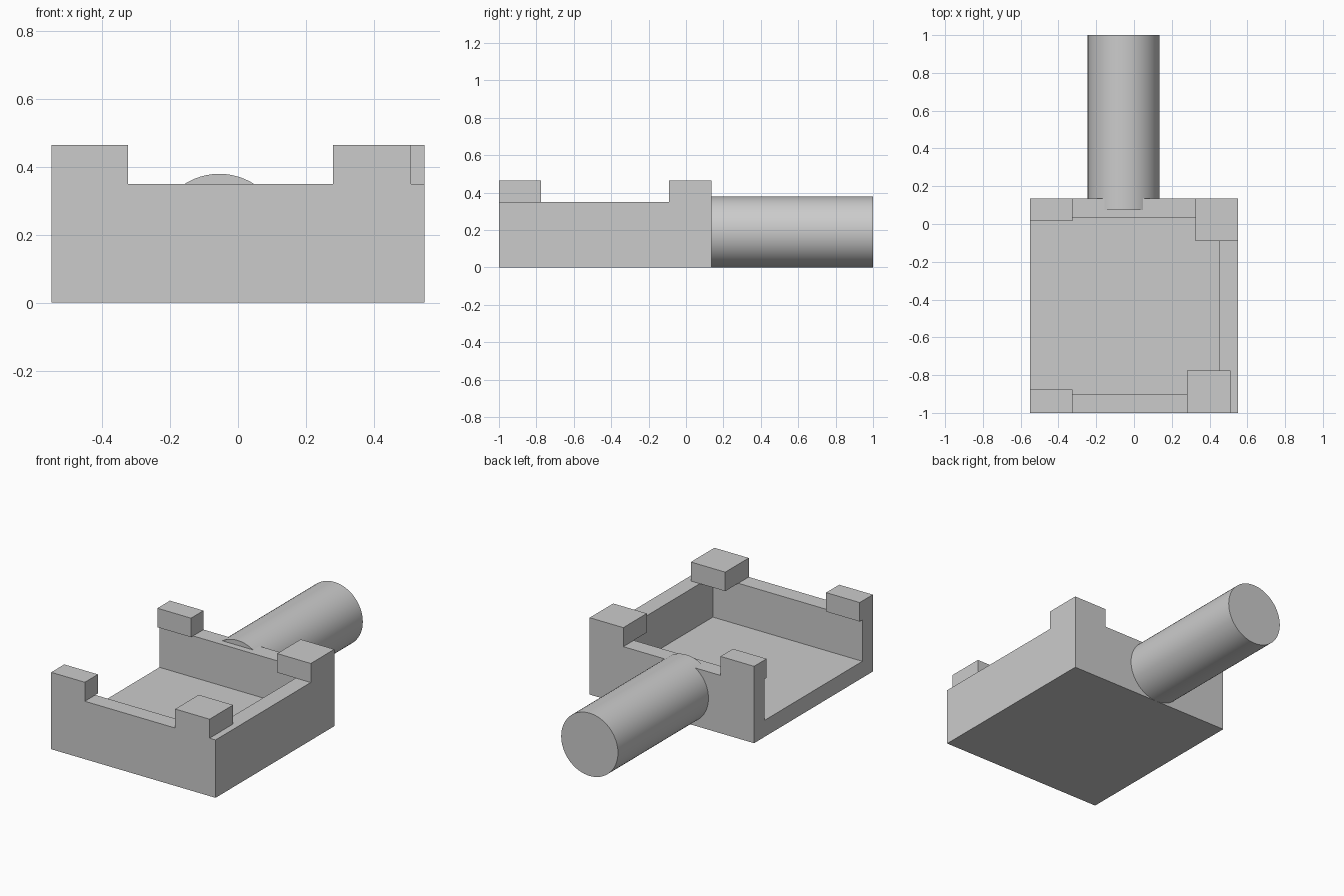
import bpy
import math

cube = bpy.data.objects.get("Cube")
if cube:
    bpy.data.objects.remove(cube, do_unlink=True)

grey = bpy.data.materials.new("light_grey")
grey.use_nodes = True
COLOUR = (0.6, 0.6, 0.6, 1)
grey.diffuse_color = COLOUR
grey.node_tree.nodes["Principled BSDF"].inputs["Base Color"].default_value = COLOUR


def box(name, low, high):
    """Axis-aligned block between two opposite corners."""
    centre = [(a + b) / 2 for a, b in zip(low, high)]
    bpy.ops.mesh.primitive_cube_add(size=1, location=centre)
    ob = bpy.context.object
    ob.name = name
    ob.scale = [b - a for a, b in zip(low, high)]
    bpy.ops.object.transform_apply(location=False, rotation=False, scale=True)
    ob.data.materials.append(grey)
    return ob


SIDE, FRONT, BACK = 0.55, -1.0, 0.135
RIM, TOP, WALL = 0.35, 0.465, 0.1

# Tray: floor with three walls, open on the -x side
tray = box("tray", (-SIDE, FRONT, 0), (SIDE, BACK, RIM))
cutter = box("tray_cutter", (-SIDE - WALL, FRONT + WALL, WALL),
             (SIDE - WALL, BACK - WALL, RIM + WALL))
cutter.hide_render = True
cut = tray.modifiers.new("hollow", "BOOLEAN")
cut.operation = "DIFFERENCE"
cut.solver = "EXACT"
cut.object = cutter
bpy.context.view_layer.objects.active = tray
bpy.ops.object.modifier_apply(modifier=cut.name)
bpy.data.objects.remove(cutter, do_unlink=True)

# Corner blocks standing on the rim: x range, y range
corners = {
    "front_right_block": (-SIDE, -0.325, FRONT, -0.875),
    "back_right_block": (-SIDE, -0.325, 0.015, BACK),
    "front_left_block": (0.28, 0.51, FRONT, -0.775),
    "back_left_block": (0.325, SIDE, -0.09, BACK),
}
for name, (x0, x1, y0, y1) in corners.items():
    box(name, (x0, y0, RIM), (x1, y1, TOP))

# Round handle, let into the back wall
START, END, RADIUS = 0.075, 1.0, 0.19
bpy.ops.mesh.primitive_cylinder_add(
    vertices=64, radius=RADIUS, depth=END - START,
    location=(-0.055, (START + END) / 2, RADIUS), rotation=(math.pi / 2, 0, 0))
handle = bpy.context.object
handle.name = "handle"
handle.data.materials.append(grey)
bpy.ops.object.shade_smooth_by_angle(angle=math.radians(30))
